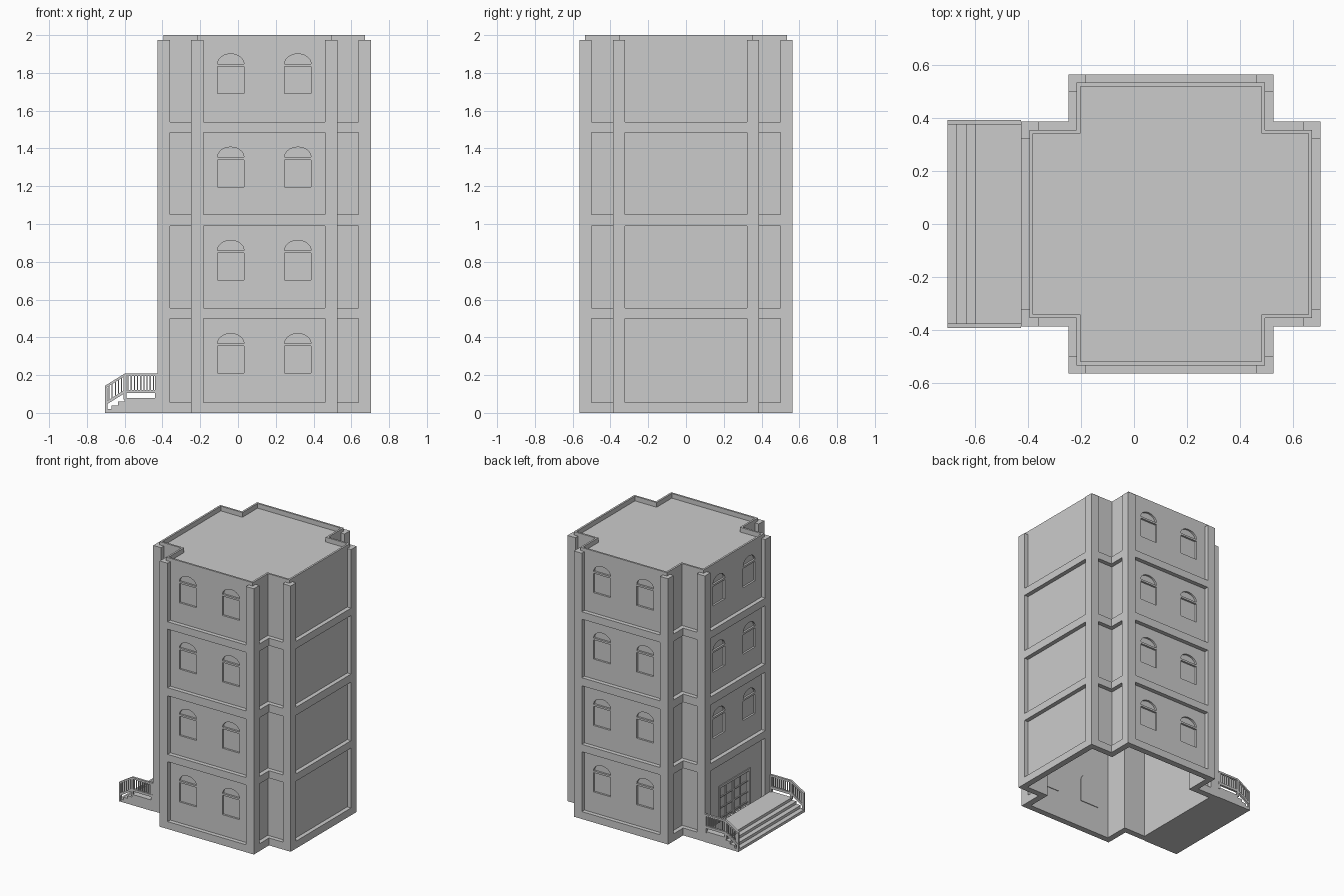
import bpy, bmesh
from math import sin, cos, pi, radians
from mathutils import Matrix

if "Cube" in bpy.data.objects:
    bpy.data.objects.remove(bpy.data.objects["Cube"])

CX = 0.139                 # tower centre in x
A, B = 0.565, 0.387        # half length and half width of the crossing arms
T, W = 0.031, 0.065        # frame depth, pilaster width
WALL = 0.014
FLOORS = [(0.055, 0.5), (0.555, 0.99), (1.05, 1.485), (1.54, 2.1)]
PLAN = Matrix.Translation((CX, 0, 0))


def face_matrix(deg):
    """Local x along a facade, y up, z outward (0 deg = front)."""
    return PLAN @ Matrix.Rotation(radians(deg), 4, 'Z') @ Matrix.Rotation(pi / 2, 4, 'X')


def prism(bm, pts, z0, z1, m=PLAN):
    lo = [bm.verts.new(m @ Matrix.Translation((x, y, z0)).translation) for x, y in pts]
    hi = [bm.verts.new(m @ Matrix.Translation((x, y, z1)).translation) for x, y in pts]
    n = len(pts)
    fs = [bm.faces.new(lo[::-1]), bm.faces.new(hi)]
    fs += [bm.faces.new((lo[i], lo[(i + 1) % n], hi[(i + 1) % n], hi[i])) for i in range(n)]
    bmesh.ops.recalc_face_normals(bm, faces=fs)


def rect(x0, x1, y0, y1):
    return [(x0, y0), (x1, y0), (x1, y1), (x0, y1)]


def cross(inset):
    a, b = A - inset, B - inset
    return [(b, -a), (b, -b), (a, -b), (a, b), (b, b), (b, a),
            (-b, a), (-b, b), (-a, b), (-a, -b), (-b, -b), (-b, -a)]


def ring(bm, outer, inner, z0, z1):
    loops = [[bm.verts.new((x + CX, y, z)) for x, y in pts]
             for pts, z in ((outer, z0), (outer, z1), (inner, z1), (inner, z0))]
    n = len(outer)
    for k in range(4):
        p, q = loops[k], loops[(k + 1) % 4]
        for i in range(n):
            j = (i + 1) % n
            bm.faces.new((p[i], p[j], q[j], q[i]))
    bmesh.ops.recalc_face_normals(bm, faces=bm.faces[:])


def make(name, bm):
    me = bpy.data.meshes.new(name)
    bm.to_mesh(me)
    bm.free()
    ob = bpy.data.objects.new(name, me)
    bpy.context.collection.objects.link(ob)
    return ob


def cut(ob, cutter_bm):
    cutter = make("cutter", cutter_bm)
    cutter.hide_render = True
    mod = ob.modifiers.new("cut", 'BOOLEAN')
    mod.operation, mod.solver, mod.object = 'DIFFERENCE', 'EXACT', cutter
    dg = bpy.context.evaluated_depsgraph_get()
    me = bpy.data.meshes.new_from_object(ob.evaluated_get(dg))
    ob.modifiers.clear()
    ob.data = me
    bpy.data.objects.remove(cutter)


def arch(u, z, r, h, n=14):
    return [(u + r * cos(pi * i / n), z + h * sin(pi * i / n)) for i in range(n + 1)]


# Frame of pilasters and floor bands: a full ring with the panels cut out
bm = bmesh.new()
ring(bm, cross(0), cross(T), 0, 1.975)
frame = make("pilaster_and_band_frame", bm)
cb = bmesh.new()
e = 0.01
for z0, z1 in FLOORS:
    for k in range(4):
        rot = PLAN @ Matrix.Rotation(k * pi / 2, 4, 'Z')
        prism(cb, rect(A - T - e, A + e, W - B, B - W), z0, z1, rot)
        prism(cb, rect(B - T - e, A - W, B - T - e, A - W), z0, z1, rot)
cut(frame, cb)

# Walls with window and door openings, and the arched panes behind them
bm = bmesh.new()
ring(bm, cross(T), cross(T + WALL), 0, 2.0)
walls = make("walls", bm)
cb, panes = bmesh.new(), bmesh.new()
D = A - T                   # outer wall plane
DW, DZ0, DZ1 = 0.185, 0.056, 0.325
for deg in (0, 180, -90):
    m = face_matrix(deg)
    for k in range(4):
        if deg == -90 and k == 0:
            continue
        z = 0.21 + 0.4935 * k
        for u in (-0.1775, 0.1775):
            prism(cb, rect(u - 0.07, u + 0.07, z, z + 0.143), D - 0.03, D + 0.02, m)
            prism(cb, arch(u, z + 0.157, 0.07, 0.053), D - 0.03, D + 0.02, m)
            outline = [(u - 0.077, z - 0.007), (u + 0.077, z - 0.007)] + arch(u, z + 0.157, 0.077, 0.06)
            prism(panes, outline, D - WALL - 0.005, D - WALL, m)
left = face_matrix(-90)
prism(cb, rect(-DW, DW, DZ0, DZ1), D - 0.03, D + 0.02, left)
cut(walls, cb)
make("window_panes", panes)

# Roof deck behind the parapet
bm = bmesh.new()
prism(bm, cross(T + WALL), 1.95, 1.965)
make("roof_deck", bm)

# Double door: frame, glass and glazing bars
bm = bmesh.new()
f = 0.018
for r in (rect(-DW, -DW + f, DZ0, DZ1), rect(DW - f, DW, DZ0, DZ1),
          rect(-DW + f, DW - f, DZ1 - f, DZ1)):
    prism(bm, r, D - WALL, D + 0.006, left)
make("door_frame", bm)
bm = bmesh.new()
prism(bm, rect(-DW + f, DW - f, DZ0, DZ1 - f), D - WALL, D - WALL + 0.003, left)
make("door_glass", bm)
bm = bmesh.new()
for u, h in ((0, 0.008), (-0.085, 0.003), (0.085, 0.003)):
    prism(bm, rect(u - h, u + h, DZ0, DZ1 - f), D - WALL + 0.003, D - 0.003, left)
for z in (DZ0 + 0.02, 0.15, 0.23):
    prism(bm, rect(-DW + f, DW - f, z - 0.004, z + 0.004), D - WALL + 0.003, D - 0.004, left)
make("door_bars", bm)

# Entrance platform with steps
side = Matrix.Rotation(pi / 2, 4, 'X')
X0, X1 = -0.705, -0.426
steps = [(X1, 0), (X0, 0)]
for i in range(4):
    x = X0 + 0.035 * i
    steps += [(x, 0.02 * i), (x, 0.02 * (i + 1))]
del steps[2]
steps.append((X1, 0.08))
bm = bmesh.new()
prism(bm, steps, -0.39, 0.39, side)
make("entrance_steps", bm)

# Railings on both sides
XM, SL = -0.60, 0.62        # knee of the railing, slope of the stair part
for name, y in (("railing_front", 0.376), ("railing_back", -0.392)):
    bm = bmesh.new()

    def drop(x):
        return max(0, XM - x) * SL

    def bar(top, h):
        d = drop(X0)
        prism(bm, [(X0, top - d), (X0, top - d - h), (XM, top - h),
                   (X1, top - h), (X1, top), (XM, top)], y, y + 0.016, side)
    bar(0.208, 0.014)
    bar(0.122, 0.018)
    for x0, x1, low in ((X0, X0 + 0.014, 0), (XM - 0.006, XM + 0.01, 0.07), (X1 - 0.014, X1, 0.07)):
        prism(bm, rect(x0, x1, low, 0.2 - drop(x0)), y + 0.001, y + 0.015, side)
    for i in range(15):
        x = X0 + 0.022 + 0.0168 * i
        if abs(x - XM) > 0.008:
            prism(bm, rect(x - 0.003, x + 0.003, 0.115 - drop(x), 0.2 - drop(x)),
                  y + 0.004, y + 0.012, side)
    make(name, bm)
